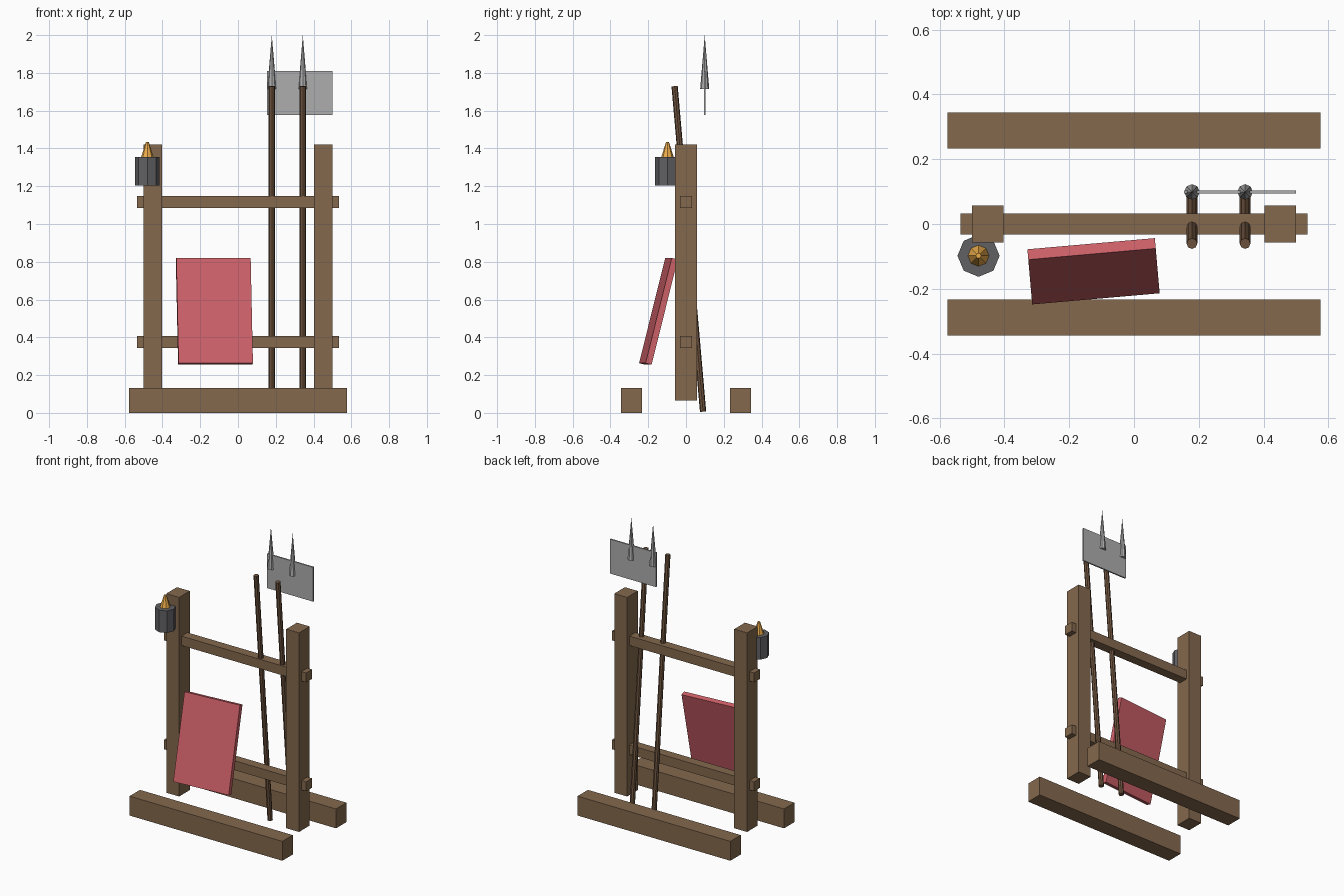
import bpy
from math import radians, sin, cos

if "Cube" in bpy.data.objects:
    bpy.data.objects.remove(bpy.data.objects["Cube"])


def material(name, rgb):
    m = bpy.data.materials.new(name)
    m.diffuse_color = (*rgb, 1)
    m.use_nodes = True
    m.node_tree.nodes["Principled BSDF"].inputs["Base Color"].default_value = m.diffuse_color
    return m


wood = material("wood", (0.23, 0.14, 0.075))
dark_wood = material("dark_wood", (0.16, 0.09, 0.05))
red = material("red_paint", (0.62, 0.12, 0.14))
iron = material("iron", (0.12, 0.12, 0.13))
steel = material("steel", (0.42, 0.42, 0.42))
flame_mat = material("flame", (0.85, 0.42, 0.07))


def finish(name, mat):
    ob = bpy.context.object
    ob.name = name
    ob.data.materials.append(mat)
    return ob


def box(name, loc, size, mat, rot=(0, 0, 0)):
    bpy.ops.mesh.primitive_cube_add(size=1, location=loc, rotation=rot)
    bpy.context.object.scale = size
    return finish(name, mat)


def cone(name, loc, r1, r2, height, mat, rot=(0, 0, 0)):
    bpy.ops.mesh.primitive_cone_add(vertices=8, radius1=r1, radius2=r2,
                                    depth=height, location=loc, rotation=rot)
    return finish(name, mat)


# Frame: floor beams and upright posts
for s, side in ((-1, "front"), (1, "back")):
    box(f"{side}_floor_beam", (0, s * 0.289, 0.066), (1.152, 0.112, 0.132), wood)
for s, side in ((-1, "left"), (1, "right")):
    box(f"{side}_post", (s * 0.452, 0, 0.744), (0.097, 0.115, 1.356), wood)

# Cross rails poking through the posts
for z, level in ((0.375, "lower"), (1.117, "upper")):
    box(f"{level}_rail", (0, 0, z), (1.072, 0.064, 0.064), wood)

# Leaning pole shafts with upright spear points
for i, x in enumerate((0.179, 0.343)):
    cone(f"pole_shaft_{i + 1}", (x, 0.015, 0.868), 0.0165, 0.0165, 1.73,
         dark_wood, (radians(5), 0, 0))
    cone(f"spear_point_{i + 1}", (x, 0.099, 1.8575), 0.024, 0, 0.285, steel)

# Blade plate behind the points
box("blade_plate", (0.327, 0.099, 1.694), (0.346, 0.01, 0.234), steel)

# Tilted shield panel leaning on the frame
box("shield_panel", (-0.125, -0.146, 0.538), (0.395, 0.033, 0.574), red,
    (radians(-14), 0, radians(5)))

# Lantern and flame
cone("lantern_body", (-0.48, -0.098, 1.28), 0.065, 0.065, 0.15, iron)
cone("lantern_flame", (-0.48, -0.098, 1.394), 0.033, 0.008, 0.08, flame_mat)
